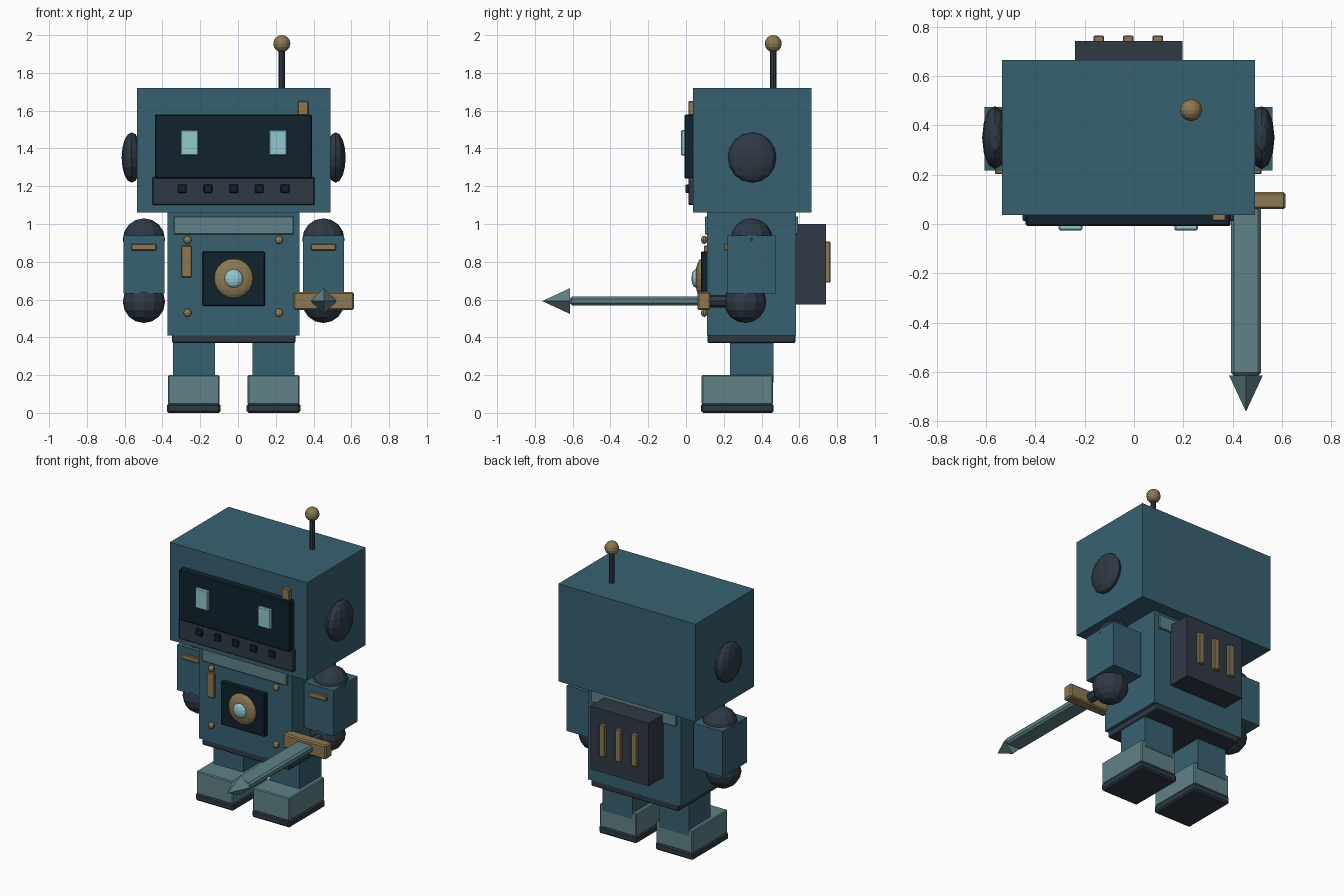
import bpy, math
from mathutils import Matrix


def mat(name, rgb):
    m = bpy.data.materials.new(name)
    m.diffuse_color = (*rgb, 1)
    return m


TEAL = mat("teal paint", (0.039, 0.120, 0.165))
SLATE = mat("dark slate", (0.028, 0.042, 0.060))
BLACK = mat("screen black", (0.005, 0.016, 0.026))
PALE = mat("pale steel", (0.115, 0.225, 0.245))
BRASS = mat("brass", (0.265, 0.190, 0.085))
GLOW = mat("glow cyan", (0.280, 0.580, 0.620))

CX, CY = -0.023, 0.347  # body centre line


def finish(name, m):
    ob = bpy.context.object
    ob.name = name
    ob.data.materials.append(m)
    return ob


def box(name, m, x, y, z, bevel=0.0):
    """Box given by its (min, max) range on each axis."""
    bpy.ops.mesh.primitive_cube_add(size=1)
    ob = finish(name, m)
    size = [b - a for a, b in (x, y, z)]
    mid = [(a + b) / 2 for a, b in (x, y, z)]
    ob.data.transform(Matrix.Diagonal((*size, 1)))
    ob.location = mid
    if bevel:
        mod = ob.modifiers.new("edge", 'BEVEL')
        mod.width = bevel
        mod.segments = 1
    return ob


def ball(name, m, loc, radii, seg=12, rings=8):
    bpy.ops.mesh.primitive_uv_sphere_add(segments=seg, ring_count=rings, radius=1)
    ob = finish(name, m)
    ob.data.transform(Matrix.Diagonal((*radii, 1)))
    ob.location = loc
    return ob


def rod(name, m, loc, r1, r2, depth, sides, rot=(0, 0, 0)):
    bpy.ops.mesh.primitive_cone_add(vertices=sides, radius1=r1, radius2=r2,
                                    depth=depth, location=loc, rotation=rot)
    return finish(name, m)


# Head with face screen, jaw plate and badge
box("head", TEAL, (-0.536, 0.490), (0.037, 0.665), (1.06, 1.72))
box("face_screen", BLACK, (-0.44, 0.392), (-0.008, 0.06), (1.24, 1.58), 0.006)
box("jaw_plate", SLATE, (-0.452, 0.406), (0.012, 0.06), (1.10, 1.25), 0.005)
box("head_badge", BRASS, (0.317, 0.373), (0.012, 0.05), (1.57, 1.65), 0.004)
for i in range(5):
    x = CX + (i - 2) * 0.136
    box("jaw_vent", BLACK, (x - 0.023, x + 0.023), (-0.003, 0.03), (1.165, 1.21), 0.004)

# Antenna
rod("antenna_mast", SLATE, (0.232, 0.462, 1.82), 0.017, 0.017, 0.24, 8)
ball("antenna_ball", BRASS, (0.232, 0.462, 1.955), (0.045,) * 3, 12, 8)

# Torso, collar, hips
box("torso", TEAL, (-0.372, 0.326), (0.112, 0.583), (0.41, 1.07))
box("collar_plate", PALE, (-0.34, 0.294), (0.10, 0.594), (0.945, 1.04), 0.004)
box("hip_plate", SLATE, (-0.35, 0.304), (0.115, 0.58), (0.37, 0.42), 0.006)

# Chest panel with round dial
box("chest_panel", BLACK, (-0.188, 0.142), (0.080, 0.13), (0.565, 0.855), 0.005)
ball("chest_dial", BRASS, (CX, 0.083, 0.712), (0.105, 0.034, 0.105), 16, 10)
ball("chest_gem", GLOW, (CX, 0.052, 0.712), (0.049, 0.023, 0.049), 12, 8)
box("chest_bar", BRASS, (-0.30, -0.245), (0.094, 0.13), (0.717, 0.885), 0.004)
for x in (-0.267, 0.217):
    for z in (0.53, 0.916):
        ball("chest_rivet", BRASS, (x, 0.097, z), (0.022, 0.018, 0.022), 10, 6)

# Backpack with grille bars
box("backpack", SLATE, (-0.24, 0.197), (0.57, 0.742), (0.575, 1.0))
for i in (-1, 0, 1):
    x = CX + i * 0.12
    box("backpack_grille", BRASS, (x - 0.021, x + 0.021), (0.73, 0.764), (0.69, 0.907), 0.004)

# Paired parts
for s in (-1, 1):
    ex = CX + s * 0.2345
    box("eye", GLOW, (ex - 0.048, ex + 0.048), (-0.026, 0.0), (1.362, 1.498), 0.006)
    ball("ear", SLATE, (CX + s * 0.54, CY + 0.003, 1.352), (0.053, 0.128, 0.133))

    ax = CX + s * 0.475
    ball("shoulder", SLATE, (ax, CY, 0.918), (0.112,) * 3)
    box("arm", TEAL, (ax - 0.109, ax + 0.109), (0.217, 0.475), (0.633, 0.94))
    box("arm_bar", BRASS, (ax - 0.066, ax + 0.066), (0.203, 0.23), (0.86, 0.895), 0.004)
    ball("hand", SLATE, (ax, 0.313, 0.588), (0.112,) * 3)

    lx = CX + s * 0.211
    ball("hip_joint", SLATE, (lx, CY, 0.43), (0.117,) * 3)
    box("leg", TEAL, (lx - 0.111, lx + 0.111), (0.232, 0.463), (0.16, 0.40))
    box("foot", PALE, (lx - 0.137, lx + 0.137), (0.083, 0.460), (0.045, 0.2), 0.006)
    box("sole", SLATE, (lx - 0.142, lx + 0.142), (0.080, 0.464), (0.0, 0.05), 0.01)

# Sword held in the hand
SX, SZ = 0.454, 0.592
QUARTER = math.pi / 2
rod("sword_grip", SLATE, (SX, 0.18, SZ), 0.033, 0.033, 0.16, 8, (QUARTER, 0, 0))
box("sword_guard", BRASS, (SX - 0.16, SX + 0.16), (0.06, 0.13), (0.545, 0.64), 0.008)
box("sword_blade", PALE, (SX - 0.061, SX + 0.061), (-0.615, 0.08), (0.569, 0.616), 0.012)
rod("sword_tip", PALE, (SX, -0.688, SZ), 0.068, 0.0, 0.146, 4, (QUARTER, 0, 0))
